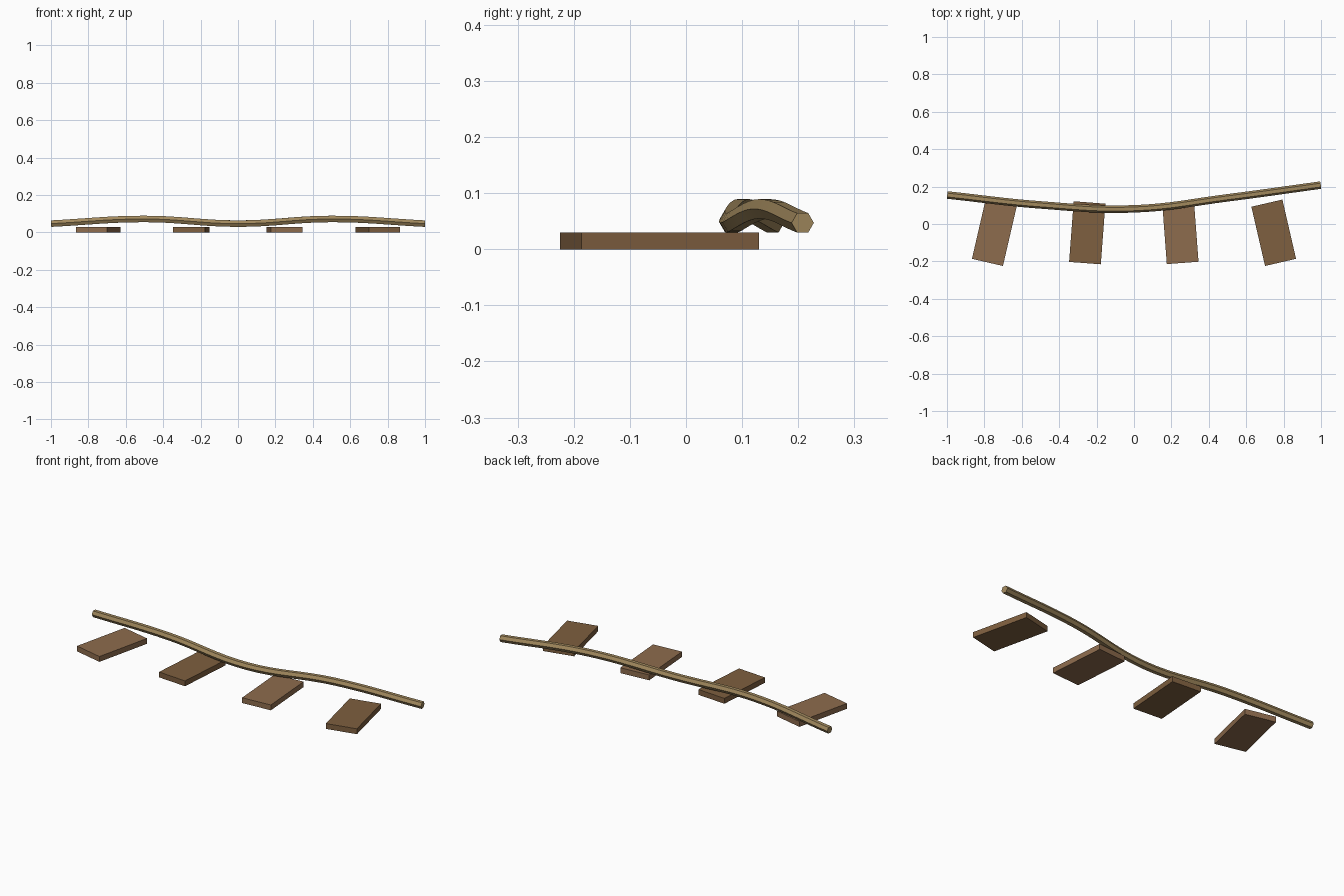
import bpy
from math import radians

if "Cube" in bpy.data.objects:
    bpy.data.objects.remove(bpy.data.objects["Cube"])


def material(name, rgb):
    m = bpy.data.materials.new(name)
    m.diffuse_color = (*rgb, 1)
    m.use_nodes = True
    m.node_tree.nodes["Principled BSDF"].inputs["Base Color"].default_value = m.diffuse_color
    return m


light_wood = material("light_wood", (0.27, 0.15, 0.075))
dark_wood = material("dark_wood", (0.21, 0.115, 0.05))
rope_tan = material("rope_tan", (0.36, 0.25, 0.11))


def plank(name, x, y, angle, mat):
    bpy.ops.mesh.primitive_cube_add(size=1, location=(x, y, 0.015))
    ob = bpy.context.object
    ob.name = name
    ob.scale = (0.17, 0.325, 0.03)
    ob.rotation_euler.z = radians(angle)
    ob.data.materials.append(mat)


# Four planks fanned outwards at the front
plank("plank_1", -0.747, -0.047, -13, light_wood)
plank("plank_2", -0.25, -0.047, -4.3, dark_wood)
plank("plank_3", 0.248, -0.046, 4.3, light_wood)
plank("plank_4", 0.747, -0.047, 13, dark_wood)

# Six-sided rope lying across the back ends of the planks
curve = bpy.data.curves.new("rope", "CURVE")
curve.dimensions = "3D"
curve.bevel_depth = 0.02
curve.bevel_resolution = 1
curve.resolution_u = 8
curve.use_fill_caps = True
path = [(-0.998, 0.155, 0.047), (-0.5, 0.102, 0.072), (0, 0.081, 0.047),
        (0.5, 0.140, 0.072), (0.998, 0.208, 0.047)]
spline = curve.splines.new("BEZIER")
spline.bezier_points.add(len(path) - 1)
for p, co in zip(spline.bezier_points, path):
    p.co = co
    p.handle_left_type = p.handle_right_type = "AUTO"
curve.materials.append(rope_tan)
rope = bpy.data.objects.new("rope", curve)
bpy.context.collection.objects.link(rope)

# Turn the rope into a mesh
bpy.ops.object.select_all(action="DESELECT")
rope.select_set(True)
bpy.context.view_layer.objects.active = rope
bpy.ops.object.convert(target="MESH")
bpy.ops.object.shade_smooth_by_angle(angle=radians(30))
